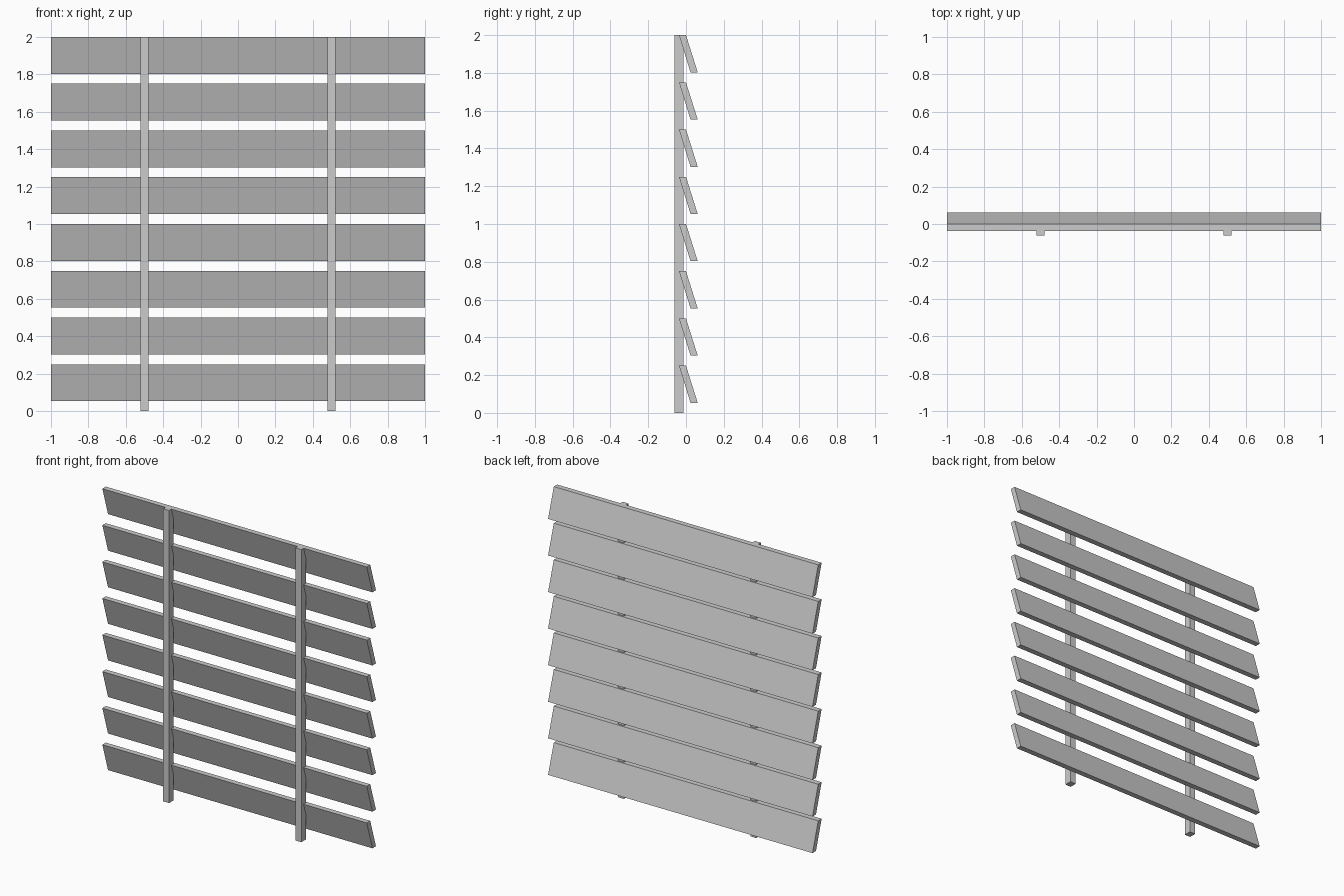
import bpy

if "Cube" in bpy.data.objects:
    bpy.data.objects.remove(bpy.data.objects["Cube"])

def prism_x(name, profile, x0, x1):
    """Extrude a four-point (y, z) profile along x."""
    verts = [(x, y, z) for x in (x0, x1) for y, z in profile]
    faces = [(3, 2, 1, 0), (4, 5, 6, 7)]
    faces += [(i, (i + 1) % 4, (i + 1) % 4 + 4, i + 4) for i in range(4)]
    mesh = bpy.data.meshes.new(name)
    mesh.from_pydata(verts, [], faces)
    obj = bpy.data.objects.new(name, mesh)
    bpy.context.collection.objects.link(obj)
    return obj

# Eight slanted slats with level top and bottom edges
for k in range(8):
    top = 0.25 * (k + 1)
    bottom = top - 0.197
    prism_x(f"slat_{k + 1}",
            [(0.024, bottom), (0.062, bottom), (0.0, top), (-0.037, top)],
            -1.0, 1.0)

# Two upright posts at the front, slats notched into them
for side, x in (("left", -0.5), ("right", 0.5)):
    prism_x(f"post_{side}",
            [(-0.062, 0), (-0.012, 0), (-0.012, 2.0), (-0.062, 2.0)],
            x - 0.022, x + 0.022)
